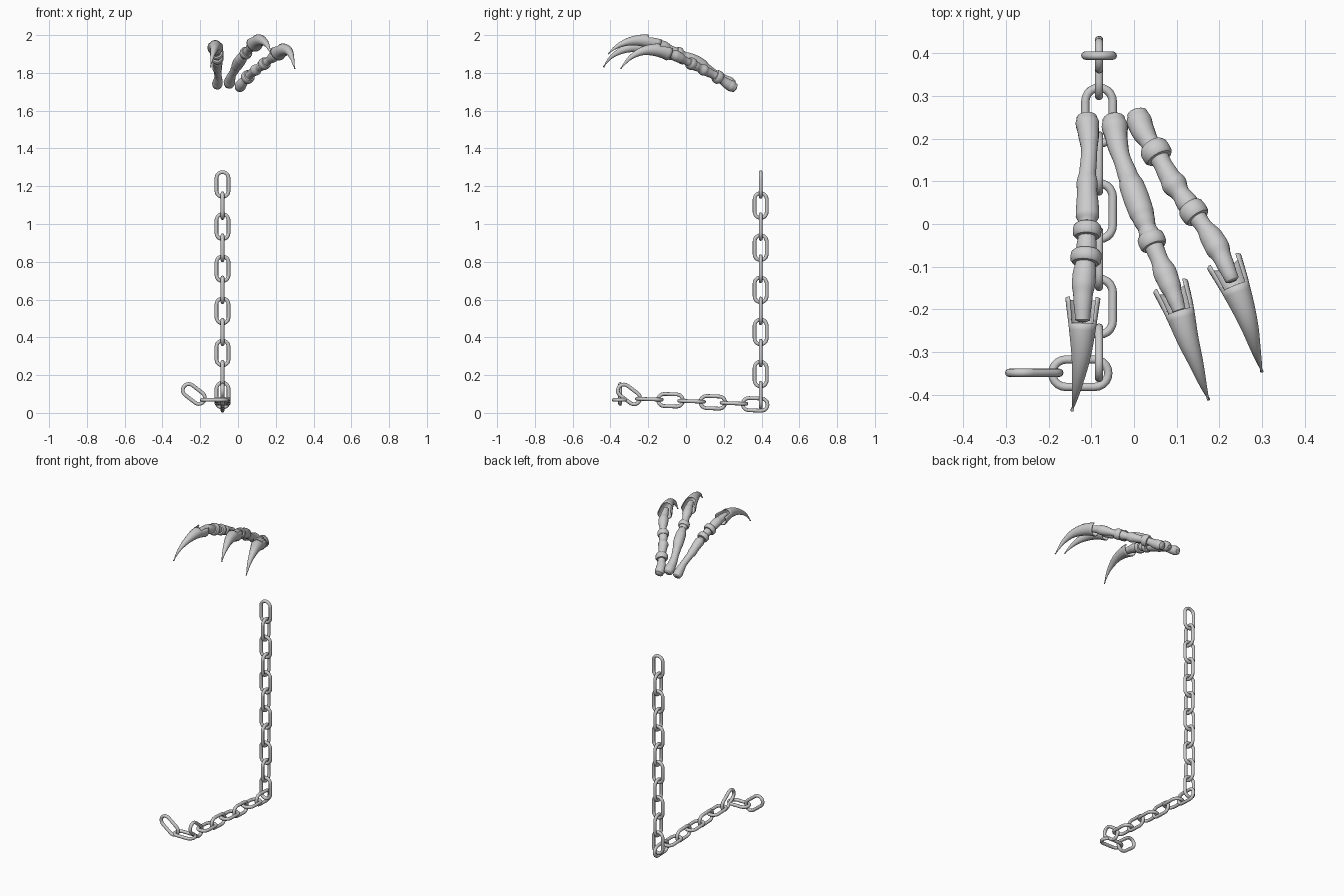
import bpy, bmesh, math
from mathutils import Vector, Matrix

if "Cube" in bpy.data.objects:
    bpy.data.objects.remove(bpy.data.objects["Cube"])


def finish(name, bm, angle=40):
    bmesh.ops.recalc_face_normals(bm, faces=bm.faces)
    me = bpy.data.meshes.new(name)
    bm.to_mesh(me)
    bm.free()
    ob = bpy.data.objects.new(name, me)
    bpy.context.collection.objects.link(ob)
    bpy.ops.object.select_all(action='DESELECT')
    bpy.context.view_layer.objects.active = ob
    ob.select_set(True)
    bpy.ops.object.shade_smooth_by_angle(angle=math.radians(angle))
    return ob


def loft(bm, rings, closed=False, caps=False, skip=lambda i, j: False):
    loops = [[bm.verts.new(p) for p in r] for r in rings]
    n = len(loops[0])
    for i in range(len(loops) if closed else len(loops) - 1):
        a, b = loops[i], loops[(i + 1) % len(loops)]
        for j in range(n):
            if not skip(i, j):
                k = (j + 1) % n
                bm.faces.new((a[j], a[k], b[k], b[j]))
    if caps:
        bm.faces.new(loops[0])
        bm.faces.new(loops[-1])


# ---------- chain ----------
LEN, WID, WIRE = 0.151, 0.084, 0.0098


def chain_link(name, center, along, across):
    u, v = Vector(along).normalized(), Vector(across).normalized()
    w = u.cross(v)
    r = WID / 2 - WIRE
    half = LEN / 2 - WIRE - r
    rings = []
    for end in (1, -1):
        for s in range(11):
            a = math.pi * (s / 10 - 0.5) + (0 if end > 0 else math.pi)
            out = u * math.cos(a) + v * math.sin(a)
            c = Vector(center) + u * half * end + out * r
            rings.append([c + (out * math.cos(t) + w * math.sin(t)) * WIRE
                          for t in (2 * math.pi * k / 12 for k in range(12))])
    bm = bmesh.new()
    loft(bm, rings, closed=True)
    finish(name, bm)


X, Y, Z = (1, 0, 0), (0, 1, 0), (0, 0, 1)
# hanging run, alternate links turned a quarter
for i in range(11):
    chain_link(f"hanging_link_{i + 1}", (-0.082, 0.395, 1.209 - 0.1115 * i), Z, Y if i % 2 else X)
# run along the ground
for i in range(6):
    chain_link(f"ground_link_{i + 1}", (-0.082, 0.366 - 0.112 * i, 0.045 + 0.0055 * i),
               (0, 1, -0.04), X if i % 2 else (0, 0.04, 1))
# loose end
chain_link("loose_link_1", (-0.082, -0.302, 0.098), (0, -0.8, 0.6), (0, 0.6, 0.8))
chain_link("loose_link_2", (-0.126, -0.35, 0.069), X, Y)
chain_link("loose_link_3", (-0.234, -0.349, 0.1), (-0.8, 0, 0.62), (0.62, 0, 0.8))


# ---------- clawed digits ----------
def path_at(path, y):
    """Smooth point on a path of (x, y, z) that runs toward -y."""
    i = max(0, min(len(path) - 2, sum(1 for p in path if p[1] > y) - 1))
    p = [Vector(path[max(0, min(len(path) - 1, i + k))]) for k in (-1, 0, 1, 2)]
    t = (y - p[1].y) / (p[2].y - p[1].y)
    h = p[2].y - p[1].y
    m1 = (p[2] - p[0]) / (p[2].y - p[0].y) * h
    m2 = (p[3] - p[1]) / (p[3].y - p[1].y) * h
    q = ((2*t**3 - 3*t**2 + 1) * p[1] + (t**3 - 2*t**2 + t) * m1
         + (3*t**2 - 2*t**3) * p[2] + (t**3 - t**2) * m2)
    return Vector((q.x, y, q.z))


def sections(path, profile, n=16):
    rings = []
    for y, r in profile:
        c = path_at(path, y)
        t = (path_at(path, y - 0.002) - path_at(path, y + 0.002)).normalized()
        side = t.cross(Vector(Z)).normalized()
        up = side.cross(t)
        rings.append([c + (up * math.cos(a) + side * math.sin(a)) * r
                      for a in (2 * math.pi * (k + 0.5) / n for k in range(n))])
    return rings


def dense(profile, n=4):
    out = []
    for (y0, r0), (y1, r1) in zip(profile, profile[1:]):
        for k in range(n):
            t = k / n
            s = t * t * (3 - 2 * t)
            out.append((y0 + (y1 - y0) * t, r0 + (r1 - r0) * s))
    return out + [profile[-1]]


def digit(name, path, bones, collars, claw_y, tip_y, claw_r):
    for i, prof in enumerate(bones):
        bm = bmesh.new()
        loft(bm, sections(path, dense(prof)), caps=True)
        finish(f"{name}_bone_{i + 1}", bm)
    for i, (y, r) in enumerate(collars):
        prof = [(y + d, r * f) for d, f in
                ((.015, .6), (.014, .85), (.009, .97), (0, 1), (-.009, .97), (-.014, .85), (-.015, .6))]
        bm = bmesh.new()
        loft(bm, sections(path, prof), caps=True)
        finish(f"{name}_collar_{i + 1}", bm)
    # claw sheath, open along the top near its root
    prof = []
    for k in range(19):
        t = k / 18
        prof.append((claw_y + (tip_y - claw_y) * t, claw_r * (1 - t) ** 0.85 + 0.0008))
    bm = bmesh.new()
    loft(bm, sections(path, prof), skip=lambda i, j: i < 4 and j in (0, 1, 13, 14, 15))
    ob = finish(f"{name}_claw", bm)
    m = ob.modifiers.new("shell", 'SOLIDIFY')
    m.thickness = 0.005
    m.offset = -1
    m.use_even_offset = False


digit("left_digit",
      [(-.112, .262, 1.725), (-.105, .18, 1.775), (-.11, .1, 1.82), (-.109, .03, 1.857),
       (-.112, -.07, 1.9), (-.119, -.15, 1.928), (-.121, -.24, 1.94), (-.124, -.31, 1.93),
       (-.132, -.37, 1.903), (-.139, -.41, 1.87), (-.145, -.437, 1.83)],
      [[(.256, .012), (.25, .024), (.235, .028), (.215, .025), (.17, .019), (.12, .02),
        (.095, .025), (.075, .024), (.04, .027), (.02, .028), (.002, .02)],
       [(.0, .022), (-.03, .021), (-.05, .024), (-.08, .022)],
       [(-.08, .022), (-.12, .028), (-.14, .028), (-.17, .023), (-.225, .018), (-.23, .01)]],
      [(-.016, .034), (-.078, .037)], -.175, -.437, .041)

digit("middle_digit",
      [(-.05, .262, 1.73), (-.037, .18, 1.778), (-.02, .13, 1.81), (.002, .07, 1.852),
       (.042, -.04, 1.905), (.083, -.14, 1.95), (.105, -.2, 1.968), (.126, -.27, 1.971),
       (.147, -.33, 1.957), (.163, -.38, 1.93), (.175, -.412, 1.9)],
      [[(.256, .012), (.247, .026), (.228, .031), (.2, .026), (.15, .021), (.11, .024),
        (.085, .03), (.06, .031), (.03, .03), (.01, .026), (-.015, .02)],
       [(-.01, .022), (-.03, .026), (-.06, .022), (-.08, .021)],
       [(-.06, .021), (-.085, .021), (-.115, .028), (-.14, .026), (-.17, .02), (-.203, .016), (-.207, .009)]],
      [(-.04, .033)], -.148, -.412, .043)

digit("right_digit",
      [(.005, .268, 1.715), (.02, .22, 1.742), (.052, .168, 1.778), (.09, .1, 1.812),
       (.142, .025, 1.85), (.187, -.04, 1.884), (.221, -.11, 1.914), (.25, -.18, 1.922),
       (.271, -.24, 1.912), (.287, -.3, 1.876), (.3, -.346, 1.822)],
      [[(.265, .012), (.26, .024), (.24, .03), (.22, .028), (.19, .022), (.165, .024)],
       [(.165, .024), (.14, .022), (.11, .025), (.093, .03), (.07, .022), (.05, .026), (.025, .022)],
       [(.025, .022), (-.005, .02), (-.035, .028), (-.055, .029), (-.08, .022), (-.13, .017), (-.135, .01)]],
      [(.168, .036), (.028, .033)], -.09, -.346, .043)
